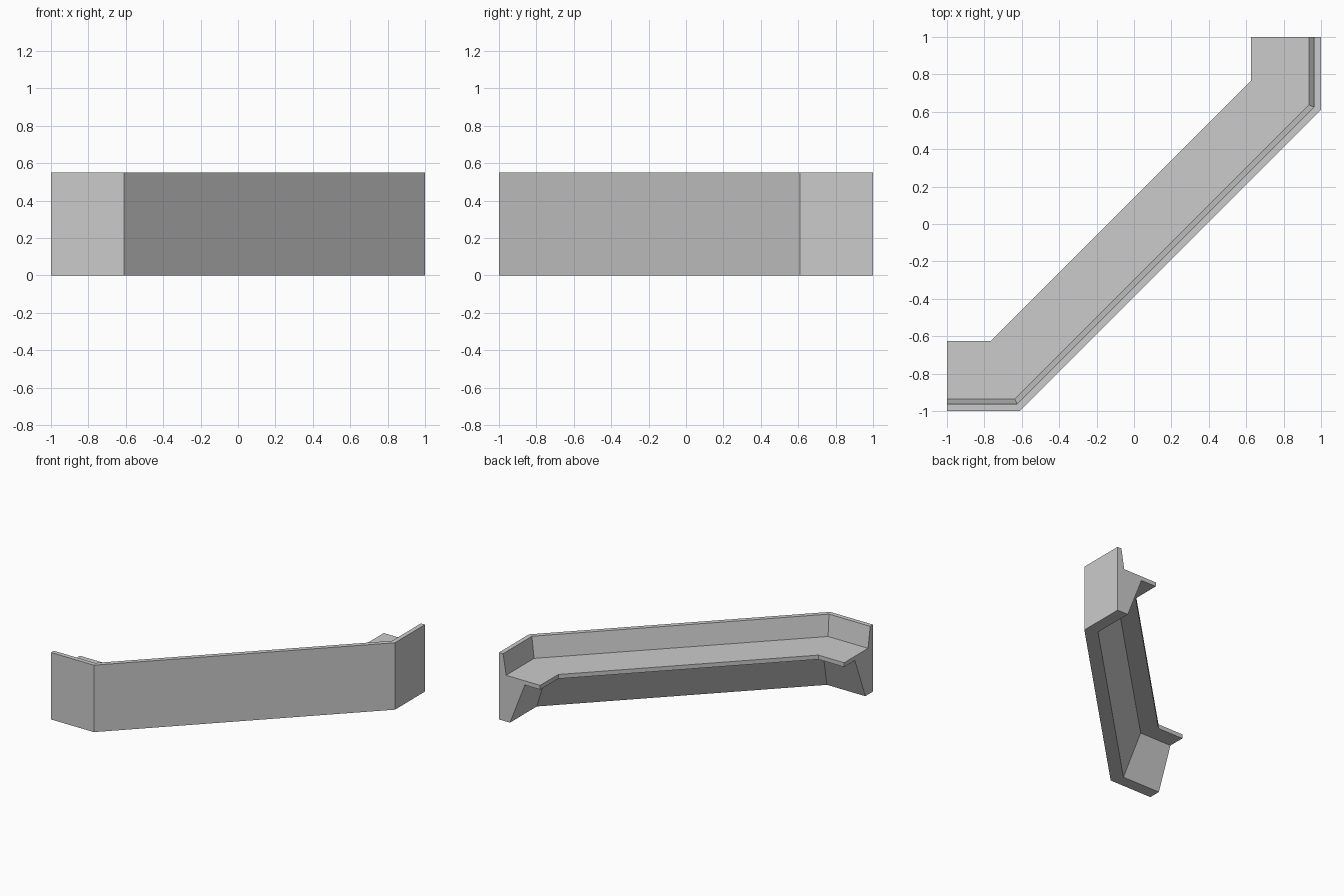
import bpy, bmesh, math

if "Cube" in bpy.data.objects:
    bpy.data.objects.remove(bpy.data.objects["Cube"])

# plain grey material
grey = bpy.data.materials.new("plain_grey")
grey.diffuse_color = (0.6, 0.6, 0.6, 1)
grey.use_nodes = True
grey.node_tree.nodes["Principled BSDF"].inputs["Base Color"].default_value = grey.diffuse_color

# cross-section: (distance inward from the outer wall, height)
profile = [(0, 0), (0.1, 0), (0.235, 0.345), (0.375, 0.345),
           (0.375, 0.38), (0.065, 0.38), (0.037, 0.55), (0, 0.55)]
K = 0.61                      # where the outer wall bends
T = math.tan(math.pi / 8)     # mitre shift at each 45 degree bend


def section(d):
    """Plan positions of one profile point at the four stations."""
    k = K + d * T
    return [(-1, -1 + d), (-k, -1 + d), (1 - d, k), (1 - d, 1)]


# sweep the profile along the bent wall line
bm = bmesh.new()
rings = [[bm.verts.new((*section(d)[i], z)) for d, z in profile] for i in range(4)]
n = len(profile)
for a, b in zip(rings, rings[1:]):
    for j in range(n):
        m = (j + 1) % n
        bm.faces.new((a[j], a[m], b[m], b[j]))
bm.faces.new(rings[0])
bm.faces.new(rings[-1][::-1])
bmesh.ops.recalc_face_normals(bm, faces=bm.faces)

mesh = bpy.data.meshes.new("corner_walkway")
bm.to_mesh(mesh)
bm.free()
mesh.materials.append(grey)
bpy.context.collection.objects.link(bpy.data.objects.new("corner_walkway", mesh))
